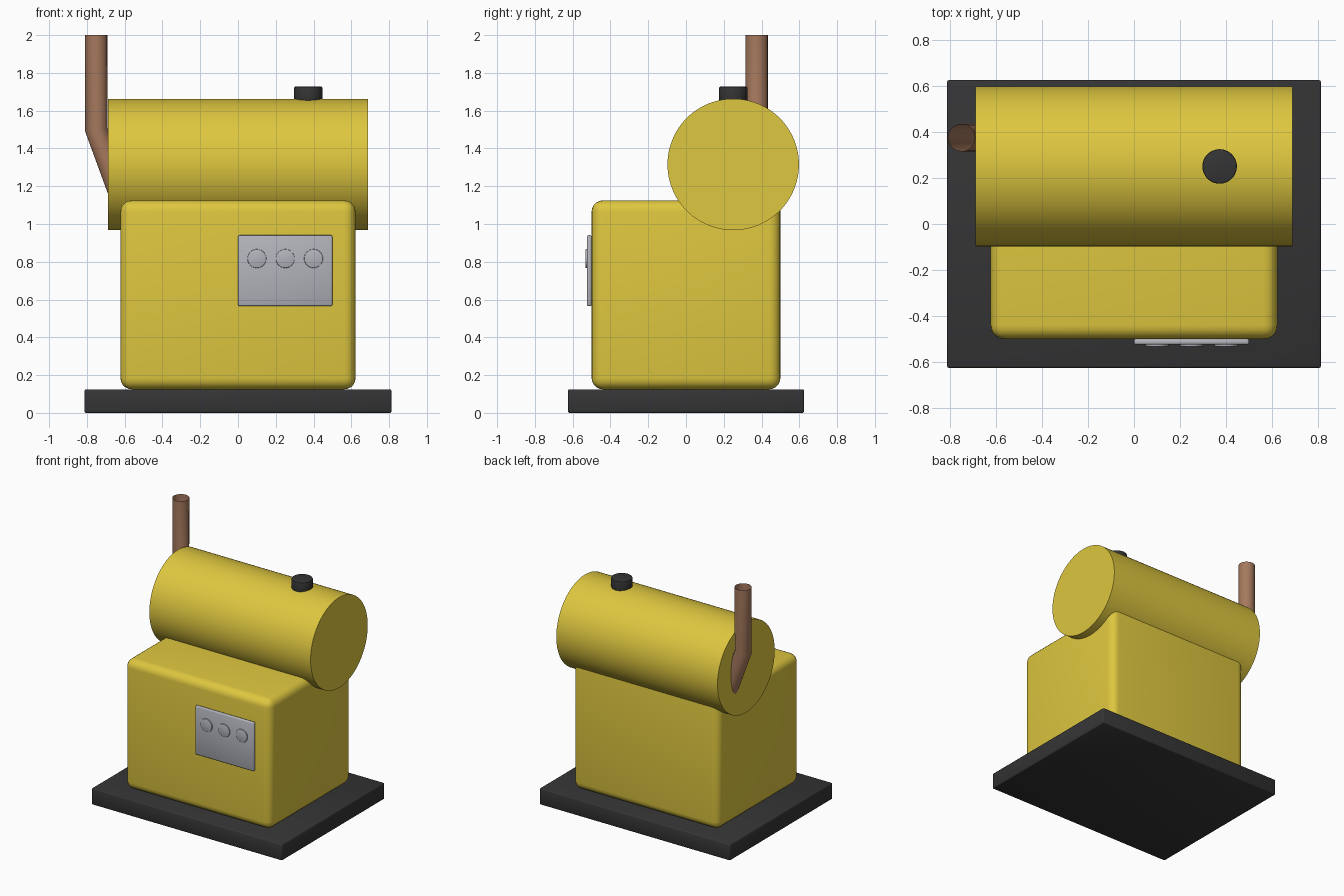
import bpy
from math import pi, radians

cube = bpy.data.objects.get("Cube")
if cube:
    bpy.data.objects.remove(cube, do_unlink=True)


def material(name, rgb):
    m = bpy.data.materials.new(name)
    m.use_nodes = True
    m.diffuse_color = (*rgb, 1)
    m.node_tree.nodes["Principled BSDF"].inputs["Base Color"].default_value = (*rgb, 1)
    return m


yellow = material("yellow paint", (0.73, 0.57, 0.05))
black = material("black rubber", (0.035, 0.035, 0.037))
grey = material("grey metal", (0.45, 0.46, 0.5))
copper = material("brown copper", (0.38, 0.19, 0.11))


def finish(name, mat, bevel=0, segments=2, angle=35):
    ob = bpy.context.object
    ob.name = ob.data.name = name
    ob.data.materials.append(mat)
    bpy.ops.object.transform_apply(location=False, rotation=True, scale=True)
    if bevel:
        mod = ob.modifiers.new("rounded edges", "BEVEL")
        mod.width, mod.segments = bevel, segments
        bpy.ops.object.modifier_apply(modifier=mod.name)
    bpy.ops.object.shade_smooth_by_angle(angle=radians(angle))
    return ob


def box(name, mat, loc, size, bevel, segments=2):
    bpy.ops.mesh.primitive_cube_add(size=1, location=loc)
    bpy.context.object.scale = size
    return finish(name, mat, bevel, segments, 50)


def cylinder(name, mat, loc, radius, depth, rot=(0, 0, 0), sides=48, bevel=0):
    bpy.ops.mesh.primitive_cylinder_add(vertices=sides, radius=radius, depth=depth,
                                        location=loc, rotation=rot)
    return finish(name, mat, bevel)


# Base slab and rounded housing
box("base", black, (0, 0, 0.0625), (1.625, 1.25, 0.125), 0.008)
box("housing", yellow, (0, 0, 0.625), (1.245, 1, 1), 0.06, 5)

# Horizontal tank with filler cap
cylinder("tank", yellow, (0, 0.25, 1.315), 0.348, 1.375, (0, pi / 2, 0), 96)
cylinder("filler_cap", black, (0.372, 0.25, 1.68), 0.075, 0.094, bevel=0.006)

# Control panel with a row of dials
box("control_panel", grey, (0.25, -0.512, 0.753), (0.5, 0.025, 0.375), 0.008)
for i, x in enumerate((0.1, 0.25, 0.4)):
    cylinder(f"dial_{i + 1}", grey, (x, -0.52, 0.817), 0.05, 0.026,
             (pi / 2, 0, 0), 32, 0.004)

# Bent, open exhaust pipe
curve = bpy.data.curves.new("exhaust_pipe", "CURVE")
curve.dimensions = "3D"
curve.bevel_depth = 0.06
curve.bevel_resolution = 6
curve.use_fill_caps = False
path = curve.splines.new("POLY")
path.points.add(2)
for point, (x, z) in zip(path.points, ((-0.75, 2), (-0.75, 1.5), (-0.61, 1.12))):
    point.co = (x, 0.375, z, 1)
path.use_smooth = True
curve.materials.append(copper)
pipe = bpy.data.objects.new("exhaust_pipe", curve)
bpy.context.collection.objects.link(pipe)
bpy.ops.object.select_all(action="DESELECT")
pipe.select_set(True)
bpy.context.view_layer.objects.active = pipe
bpy.ops.object.convert(target="MESH")
bpy.ops.object.shade_smooth_by_angle(angle=radians(25))
